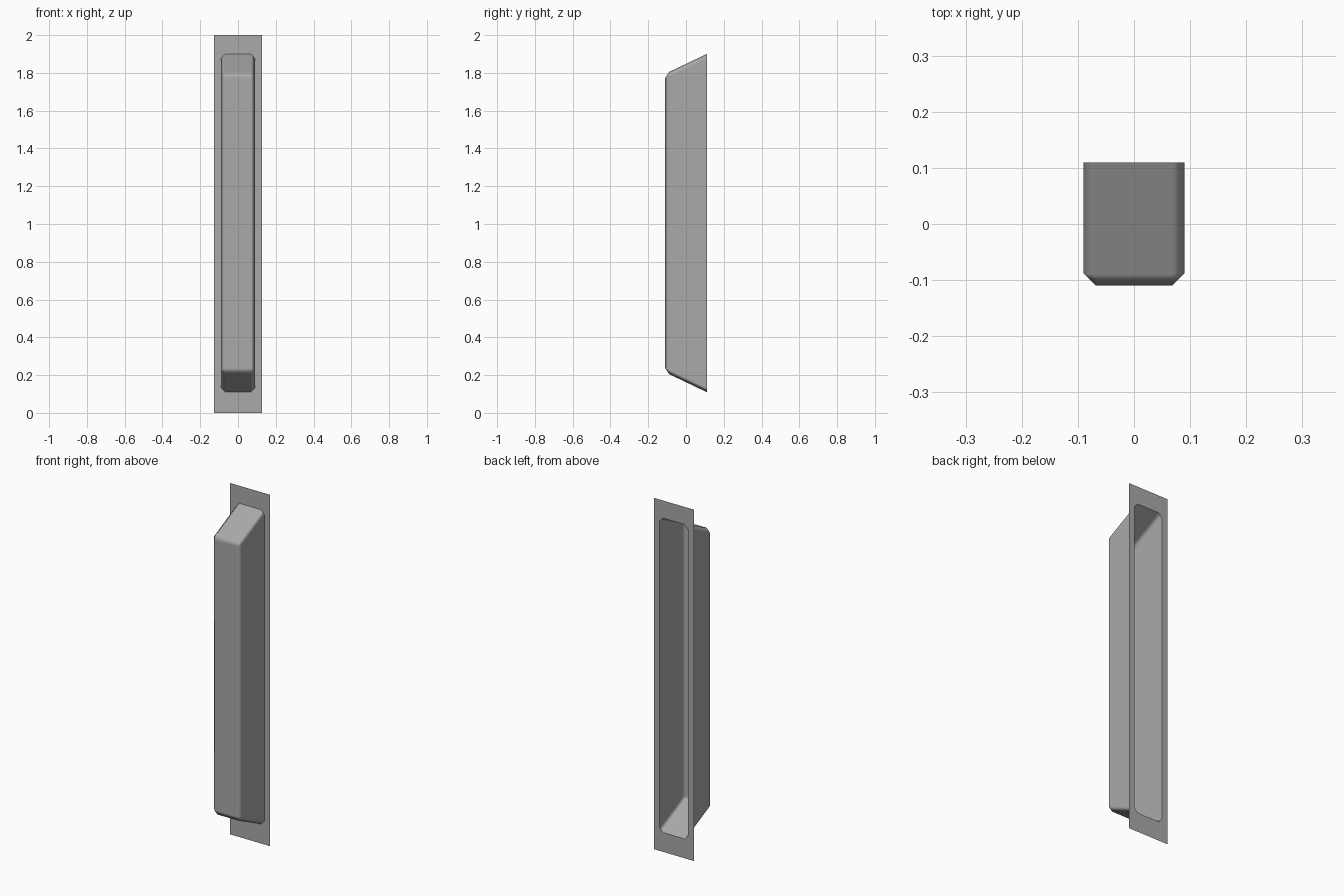
import bpy
import bmesh

BACK, FRONT = 0.11, -0.11
HALF_W, FLANGE_W = 0.09, 0.126
BEVEL = 0.022

if "Cube" in bpy.data.objects:
    bpy.data.objects.remove(bpy.data.objects["Cube"], do_unlink=True)

grey = bpy.data.materials.new("plain grey")
grey.use_nodes = True
colour = (0.40, 0.40, 0.40, 1)
grey.diffuse_color = colour
grey.node_tree.nodes["Principled BSDF"].inputs["Base Color"].default_value = colour


def make_object(name, bm):
    mesh = bpy.data.meshes.new(name)
    bm.to_mesh(mesh)
    bm.free()
    mesh.materials.append(grey)
    obj = bpy.data.objects.new(name, mesh)
    bpy.context.collection.objects.link(obj)
    return obj


def at_back(item):
    return all(abs(v.co.y - BACK) < 0.001 for v in item.verts)


# Hollow cover: a box tapered toward the front, bevelled, open at the back
bm = bmesh.new()
bmesh.ops.create_cube(bm, size=2)
for v in bm.verts:
    half_h = 0.895 if v.co.y > 0 else 0.79
    v.co = (v.co.x * HALF_W, v.co.y * BACK, 1.005 + v.co.z * half_h)
bmesh.ops.bevel(bm, geom=[e for e in bm.edges if not at_back(e)],
                offset=BEVEL, segments=1, profile=0.5, affect='EDGES')
back = [f for f in bm.faces if at_back(f)]
rim = [v.co.copy() for v in back[0].verts]
bmesh.ops.delete(bm, geom=back, context='FACES')
for f in bm.faces:
    f.smooth = True
cover = make_object("cover", bm)
normals = cover.modifiers.new("even shading", 'WEIGHTED_NORMAL')
normals.weight = 100

# Flat flange: a rectangular sheet with the cover's opening cut out
bm = bmesh.new()
outer = [(x, BACK, z) for x, z in ((-FLANGE_W, 0), (FLANGE_W, 0), (FLANGE_W, 2), (-FLANGE_W, 2))]
edges = []
for loop in (outer, rim):
    verts = [bm.verts.new(p) for p in loop]
    edges += [bm.edges.new((a, b)) for a, b in zip(verts, verts[1:] + verts[:1])]
bmesh.ops.triangle_fill(bm, edges=edges, use_beauty=True, normal=(0, -1, 0))
bmesh.ops.recalc_face_normals(bm, faces=bm.faces)
if bm.faces[:][0].normal.y > 0:
    bmesh.ops.reverse_faces(bm, faces=bm.faces)
make_object("flange", bm)
